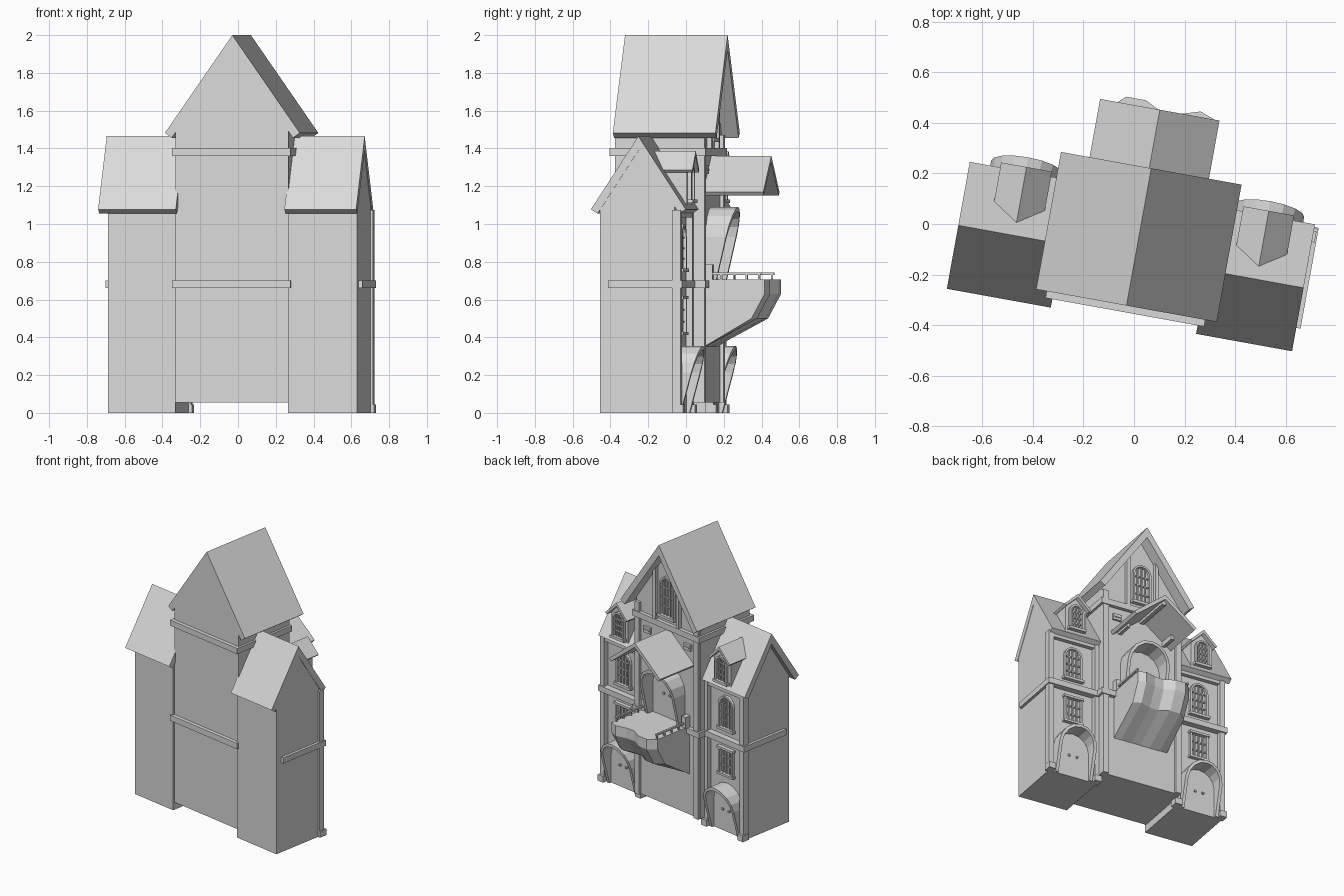
import bpy, bmesh, math

cube = bpy.data.objects.get("Cube")
if cube:
    bpy.data.objects.remove(cube)

TURN = math.radians(-10.25)
stone = bpy.data.materials.new("pale_stone_grey")
stone.use_nodes = True
stone.diffuse_color = (0.7, 0.7, 0.7, 1)
stone.node_tree.nodes["Principled BSDF"].inputs["Base Color"].default_value = (0.7, 0.7, 0.7, 1)


def finish(name, bm):
    bmesh.ops.recalc_face_normals(bm, faces=bm.faces)
    mesh = bpy.data.meshes.new(name)
    bm.to_mesh(mesh)
    bm.free()
    mesh.materials.append(stone)
    ob = bpy.data.objects.new(name, mesh)
    ob.rotation_euler.z = TURN
    bpy.context.collection.objects.link(ob)
    return ob


def prism(name, pts, axis, a, b):
    """Extrude a profile: axis x takes (y, z) points, y takes (x, z), z takes (x, y)."""
    place = {"x": lambda p, t: (t, p[0], p[1]),
             "y": lambda p, t: (p[0], t, p[1]),
             "z": lambda p, t: (p[0], p[1], t)}[axis]
    bm = bmesh.new()
    lo = [bm.verts.new(place(p, a)) for p in pts]
    hi = [bm.verts.new(place(p, b)) for p in pts]
    bm.faces.new(lo)
    bm.faces.new(hi)
    for i in range(len(pts)):
        j = (i + 1) % len(pts)
        bm.faces.new((lo[i], lo[j], hi[j], hi[i]))
    return finish(name, bm)


def box(name, x0, x1, y0, y1, z0, z1):
    return prism(name, [(x0, y0), (x1, y0), (x1, y1), (x0, y1)], "z", z0, z1)


def chevron(c, half, eave, ridge, thick):
    """Pitched roof cross-section with square-cut eaves."""
    slope = (ridge - eave) / half
    run = math.hypot(half, ridge - eave)
    dx, dz = thick * (ridge - eave) / run, thick * half / run
    inner = ridge - thick * run / half
    return [(c - half, eave), (c, ridge), (c + half, eave),
            (c + half - dx, eave - dz), (c, inner), (c - half + dx, eave - dz)]


def arch(c, half, z0, top, n=8):
    """Round-headed outline from one foot over the crown to the other."""
    spring = top - half
    head = [(c + half * math.cos(math.pi * i / n), spring + half * math.sin(math.pi * i / n))
            for i in range(n + 1)]
    mid = (z0 + spring) / 2
    return [(c + half, z0), (c + half, mid)] + head + [(c - half, mid), (c - half, z0)]


def arch_band(name, c, half, z0, top, wall, width, low, high, n=8):
    """Arched surround whose projection grows from low at the foot to high at the crown."""
    bm = bmesh.new()
    rings = []
    for (xo, zo), (xi, zi) in zip(arch(c, half, z0, top, n),
                                  arch(c, half - width, z0, top - width, n)):
        out = wall + low + (high - low) * (zo - z0) / (top - z0)
        rings.append([bm.verts.new(v) for v in
                      ((xo, wall, zo), (xo, out, zo), (xi, out, zi), (xi, wall, zi))])
    for a, b in zip(rings, rings[1:]):
        for i in range(4):
            j = (i + 1) % 4
            bm.faces.new((a[i], a[j], b[j], b[i]))
    bm.faces.new(rings[0])
    bm.faces.new(rings[-1])
    return finish(name, bm)


def arched_window(name, c, half, z0, top, wall):
    arch_band(name + "_frame", c, half, z0, top, wall - 0.005, 0.014, 0.025, 0.025)
    box(name + "_sill", c - half - 0.01, c + half + 0.01, wall - 0.005, wall + 0.03, z0 - 0.015, z0 + 0.004)
    for k in (-1, 0, 1):
        x = c + k * half * 0.42
        tip = top - 0.012 - (half * 0.12 if k else 0)
        box(name + "_mullion", x - 0.004, x + 0.004, wall - 0.005, wall + 0.012, z0, tip)
    for k in (1, 2, 3):
        z = z0 + (top - z0) * k / 4.3
        box(name + "_bar", c - half + 0.008, c + half - 0.008, wall - 0.005, wall + 0.01, z - 0.004, z + 0.004)


def square_window(name, c, half, z0, z1, wall):
    for s in (-1, 1):
        x = c + s * (half - 0.006)
        box(name + "_jamb", x - 0.007, x + 0.007, wall - 0.005, wall + 0.022, z0, z1)
    for z in (z0, z1):
        box(name + "_rail", c - half - 0.008, c + half + 0.008, wall - 0.005, wall + 0.028, z - 0.008, z + 0.008)
    for k in (-1, 0, 1):
        x = c + k * half * 0.45
        box(name + "_mullion", x - 0.004, x + 0.004, wall - 0.005, wall + 0.012, z0, z1)
    for k in (1, 2):
        z = z0 + (z1 - z0) * k / 3
        box(name + "_bar", c - half, c + half, wall - 0.005, wall + 0.01, z - 0.004, z + 0.004)


def hooded_door(name, c, half, z0, top, wall, low, high):
    arch_band(name + "_hood", c, half, z0, top, wall - 0.005, 0.022, low, high)
    prism(name + "_panel", arch(c, half - 0.02, z0, top - 0.02), "y", wall - 0.005, wall + 0.008)
    for s in (-1, 1):
        x, z = c + s * 0.03, z0 + (top - z0) * 0.45
        box(name + "_knob", x - 0.007, x + 0.007, wall, wall + 0.02, z - 0.007, z + 0.007)


# Central hall
MID, WALL = 0.026, 0.14
L, R, FRONT = -0.277, 0.329, -0.323
prism("hall_walls", [(L, 0.055), (R, 0.055), (R, 1.5), (MID, 1.94), (L, 1.5)], "y", FRONT, WALL)
prism("hall_roof", chevron(0.028, 0.363, 1.482, 2.0, 0.045), "y", FRONT, 0.229)
for z in (0.66, 1.36):
    box("hall_band", L - 0.016, R + 0.016, FRONT - 0.027, WALL + 0.027, z, z + 0.042)
for s in (-1, 1):
    x = MID + s * 0.28
    box("hall_pilaster", x - 0.022, x + 0.022, WALL - 0.01, WALL + 0.02, 0.055, 1.47)
    x = MID + s * 0.11
    box("gable_post", x - 0.013, x + 0.013, WALL - 0.01, WALL + 0.025, 1.4, 1.8)
    x = MID + s * 0.19
    box("vent_frame", x - 0.032, x + 0.032, WALL - 0.01, WALL + 0.016, 1.265, 1.31)
    box("vent_slat", x - 0.024, x + 0.024, WALL, WALL + 0.022, 1.283, 1.292)
arched_window("gable_window", MID, 0.07, 1.45, 1.74, WALL)

# Balcony with a scalloped front and sloping underside
hooded_door("balcony_door", MID, 0.16, 0.70, 1.09, WALL, 0.06, 0.15)
bm = bmesh.new()
columns = []
for x, reach in ((-0.175, 0.44), (-0.12, 0.49), (-0.04, 0.49), (0.03, 0.455),
                 (0.1, 0.46), (0.18, 0.485), (0.235, 0.465)):
    section = ((WALL - 0.01, 0.705), (reach, 0.705), (reach, 0.63), (reach - 0.07, 0.5), (WALL - 0.01, 0.345))
    columns.append([bm.verts.new((x, y, z)) for y, z in section])
for a, b in zip(columns, columns[1:]):
    for i in range(5):
        j = (i + 1) % 5
        bm.faces.new((a[i], a[j], b[j], b[i]))
bm.faces.new(columns[0])
bm.faces.new(columns[-1])
finish("balcony", bm)
for x in (-0.163, 0.223):
    box("side_handrail", x - 0.007, x + 0.007, WALL, 0.445, 0.73, 0.742)
    box("balcony_pier", x - 0.018, x + 0.018, WALL, WALL + 0.045, 0.7, 0.785)
    for k in range(4):
        y = 0.23 + 0.068 * k
        box("baluster", x - 0.005, x + 0.005, y - 0.005, y + 0.005, 0.7, 0.735)

# Canopy over the balcony
prism("canopy_roof", chevron(0.02, 0.24, 1.17, 1.36, 0.026), "y", WALL - 0.01, 0.463)
box("canopy_ridge_beam", 0.005, 0.035, WALL - 0.01, 0.44, 1.295, 1.335)
for s in (-1, 1):
    x = 0.02 + s * 0.17
    box("canopy_bracket", x - 0.012, x + 0.012, WALL - 0.01, 0.26, 1.165, 1.205)

# Side towers
TF, TB, RIDGE = -0.335, 0.065, -0.129
for side, a, b, roof_a, roof_b in (("left", R, 0.702, R - 0.01, 0.705), ("right", -0.64, L, -0.683, L + 0.012)):
    t = side + "_tower_"
    c = (a + b) / 2
    outer = 1 if side == "left" else -1
    prism(t + "walls", [(TF, 0), (TB, 0), (TB, 1.1), (RIDGE, 1.4), (TF, 1.1)], "x", a, b)
    prism(t + "roof", chevron(RIDGE, 0.255, 1.078, 1.465, 0.042), "x", roof_a, roof_b)
    # Trim
    lo, hi = (a, b + 0.02) if outer > 0 else (a - 0.02, b)
    box(t + "band", lo, hi, -0.29, TB + 0.045, 0.66, 0.702)
    for x in (a + 0.012, b - 0.006):
        box(t + "pilaster", x - 0.02, x + 0.02, TB - 0.01, TB + 0.035, 0, 1.075)
        box(t + "pilaster_foot", x - 0.026, x + 0.026, TB - 0.01, TB + 0.05, 0, 0.045)
    box(t + "cornice", a, b, TB - 0.01, TB + 0.03, 1.035, 1.07)
    # Openings
    hooded_door(t + "door", c, 0.142, 0.0, 0.355, TB, 0.03, 0.125)
    square_window(t + "lower_window", c, 0.068, 0.42, 0.61, TB)
    arched_window(t + "upper_window", c, 0.068, 0.76, 1.0, TB)
    # Dormer
    prism(t + "dormer_walls", [(c - 0.08, 1.09), (c + 0.08, 1.09), (c + 0.08, 1.29), (c, 1.365), (c - 0.08, 1.29)],
          "y", -0.03, 0.112)
    prism(t + "dormer_roof", chevron(c, 0.102, 1.285, 1.386, 0.018), "y", -0.078, 0.146)
    arched_window(t + "dormer_window", c, 0.055, 1.125, 1.31, 0.112)
